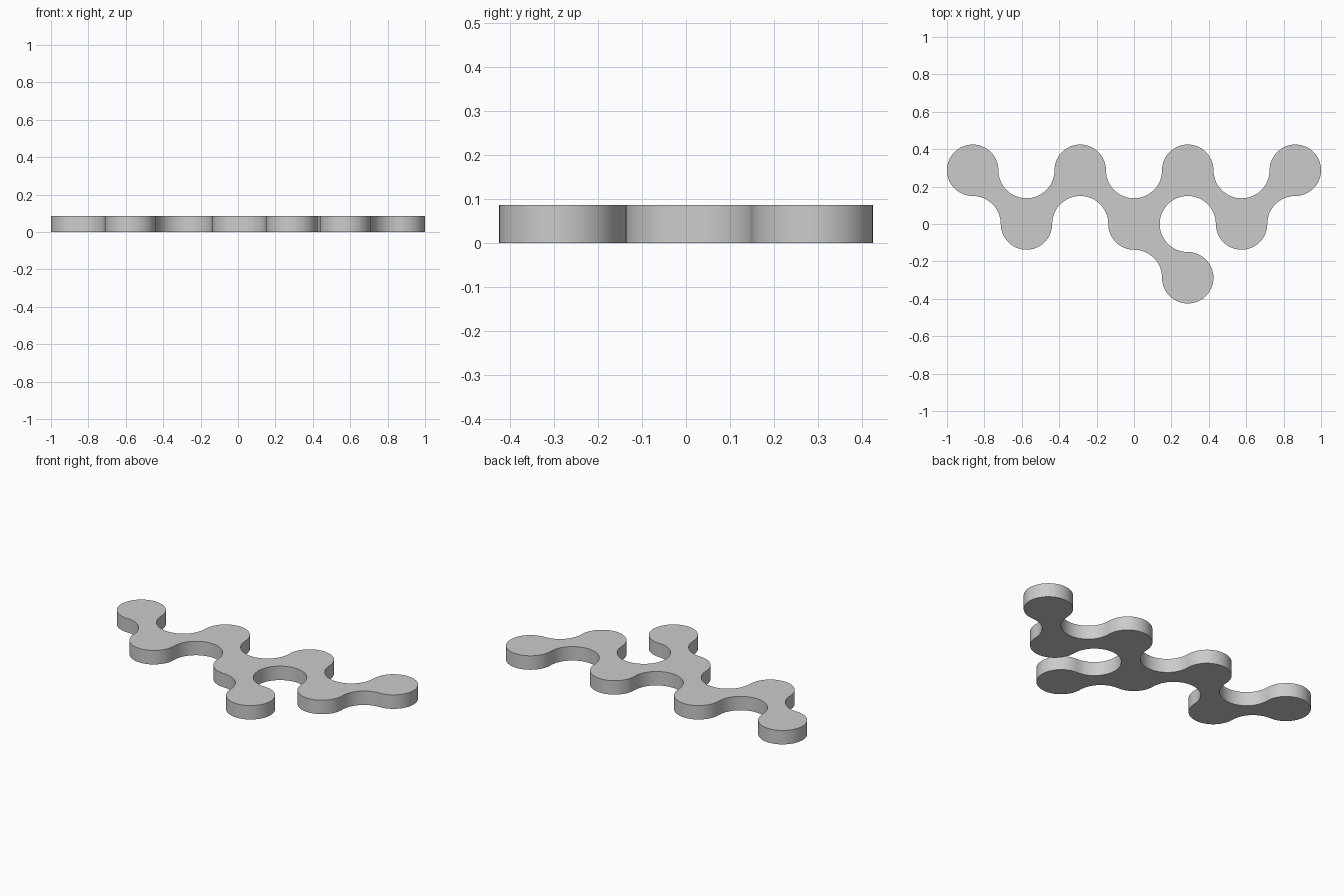
import bpy, bmesh
from math import cos, sin, radians

if "Cube" in bpy.data.objects:
    bpy.data.objects.remove(bpy.data.objects["Cube"], do_unlink=True)

PITCH = 0.2875         # spacing of the grid of discs and gaps
DISC = 0.1375          # radius of the rounded lobes
GAP = PITCH - DISC     # radius of the scooped gaps, tangent to the lobes
HEIGHT = 0.0863
STEP = 6               # degrees per segment

# Outline: column, row, start angle, sweep; positive is a lobe, negative a gap
ARCS = [
    (-3, 1, 0, 270), (-3, 0, 90, -90), (-2, 0, 180, 180), (-1, 0, 180, -180),
    (0, 0, 180, 90), (0, -1, 90, -90), (1, -1, 180, 270), (1, 0, 270, -270),
    (2, 0, 180, 180), (3, 0, 180, -90), (3, 1, 270, 270), (2, 1, 0, -180),
    (1, 1, 0, 180), (0, 1, 0, -180), (-1, 1, 0, 180), (-2, 1, 0, -180),
]


def arc_points(col, row, start, sweep):
    radius = DISC if sweep > 0 else GAP
    count = abs(sweep) // STEP
    for i in range(count):
        a = radians(start + sweep * i / count)
        yield (col * PITCH + radius * cos(a), row * PITCH + radius * sin(a), 0)


# Flat outline raised into a solid plate
bm = bmesh.new()
base = bm.faces.new([bm.verts.new(p) for arc in ARCS for p in arc_points(*arc)])
raised = bmesh.ops.extrude_face_region(bm, geom=[base], use_keep_orig=True)
top = [v for v in raised["geom"] if isinstance(v, bmesh.types.BMVert)]
bmesh.ops.translate(bm, verts=top, vec=(0, 0, HEIGHT))
bmesh.ops.recalc_face_normals(bm, faces=bm.faces)
mesh = bpy.data.meshes.new("lobed_plate")
bm.to_mesh(mesh)
bm.free()

plate = bpy.data.objects.new("lobed_plate", mesh)
bpy.context.collection.objects.link(plate)

# Plain grey
grey = bpy.data.materials.new("light_grey")
grey.use_nodes = True
colour = (0.6, 0.6, 0.6, 1)
grey.diffuse_color = colour
grey.node_tree.nodes["Principled BSDF"].inputs["Base Color"].default_value = colour
mesh.materials.append(grey)

# Smooth curved walls with crisp rims
bpy.ops.object.select_all(action="DESELECT")
plate.select_set(True)
bpy.context.view_layer.objects.active = plate
bpy.ops.object.shade_smooth_by_angle(angle=radians(30))
